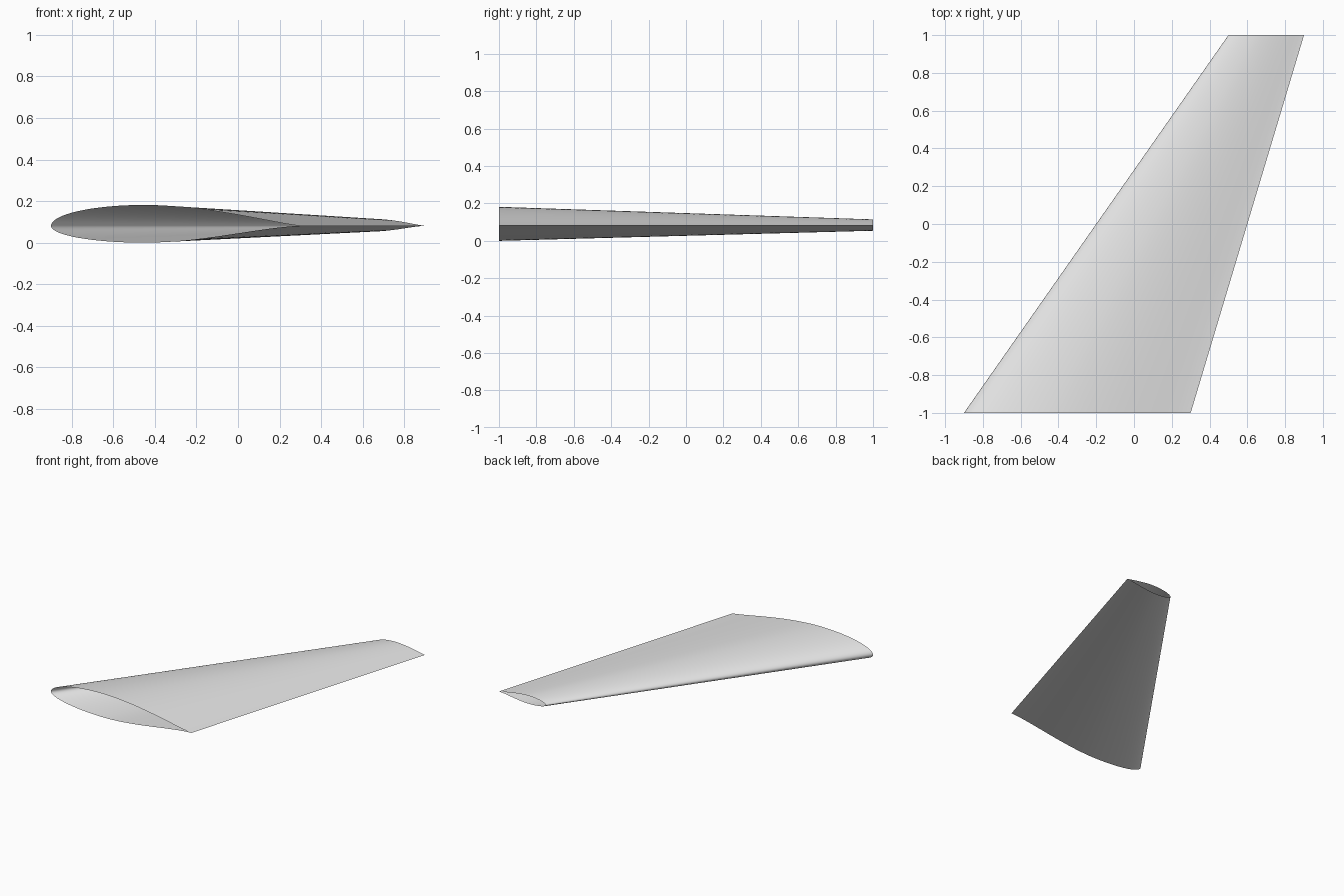
import bpy, bmesh, math

if "Cube" in bpy.data.objects:
    bpy.data.objects.remove(bpy.data.objects["Cube"])

PEAK = 0.375      # chord fraction of the thickest point
MID_Z = 0.081     # height of the chord plane
FRONT, REAR = 16, 20

grey = bpy.data.materials.new("wing_grey")
grey.use_nodes = True
grey.diffuse_color = (0.8, 0.8, 0.8, 1)
grey.node_tree.nodes["Principled BSDF"].inputs["Base Color"].default_value = (0.8, 0.8, 0.8, 1)


def skin(height, power):
    """Leading edge to trailing edge: elliptical nose, then a tapering tail."""
    pts = []
    for i in range(FRONT + 1):
        a = i / FRONT * math.pi / 2
        pts.append((PEAK * (1 - math.cos(a)), height * math.sin(a)))
    for i in range(1, REAR + 1):
        s = i / REAR
        pts.append((PEAK + (1 - PEAK) * s, height * (1 - s ** 1.8) ** power))
    return pts


# Closed airfoil on a unit chord: over the top, back underneath
upper = skin(0.084, 1.25)
lower = skin(-0.0675, 1.6)
airfoil = upper + lower[-2:0:-1]

# Swept, tapered shell, open at the root and the tip
bm = bmesh.new()


def section(lead_x, y, chord):
    return [bm.verts.new((lead_x + u * chord, y, MID_Z + h * chord)) for u, h in airfoil]


STEPS = 8
rings = []
for k in range(STEPS + 1):
    t = k / STEPS
    rings.append(section(-0.9 + 1.4 * t, -1 + 2 * t, 1.2 - 0.8 * t))
n = len(airfoil)
for a, b in zip(rings, rings[1:]):
    for i in range(n):
        j = (i + 1) % n
        bm.faces.new((a[i], a[j], b[j], b[i]))

mesh = bpy.data.meshes.new("wing")
bm.to_mesh(mesh)
bm.free()
mesh.materials.append(grey)
wing = bpy.data.objects.new("wing", mesh)
bpy.context.collection.objects.link(wing)

# Smooth skin with a crisp trailing edge
bpy.context.view_layer.objects.active = wing
wing.select_set(True)
bpy.ops.object.shade_smooth_by_angle(angle=math.radians(40))
